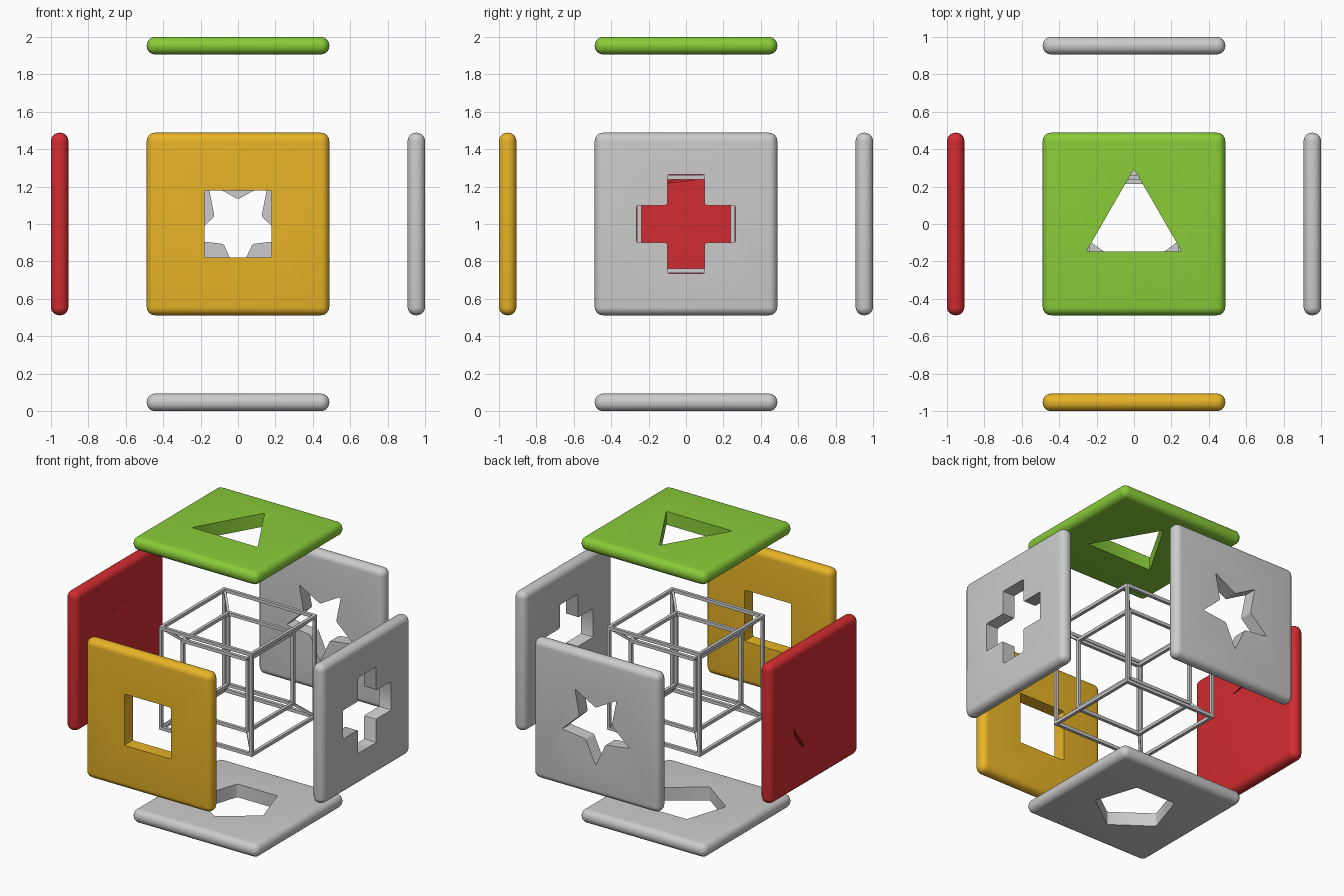
import bpy, bmesh
from math import sin, cos, radians
from mathutils import Matrix, Vector

if "Cube" in bpy.data.objects:
    bpy.data.objects.remove(bpy.data.objects["Cube"])

CENTRE = Vector((0, 0, 1))
THICK, SIZE, OUT = 0.093, 0.976, 0.9535


def make_object(name, bm):
    bmesh.ops.recalc_face_normals(bm, faces=bm.faces)
    mesh = bpy.data.meshes.new(name)
    bm.to_mesh(mesh)
    bm.free()
    ob = bpy.data.objects.new(name, mesh)
    bpy.context.collection.objects.link(ob)
    return ob


def polar(n, radii, start=90):
    return [(radii[i % len(radii)] * cos(radians(start + 360 * i / n)),
             radii[i % len(radii)] * sin(radians(start + 360 * i / n))) for i in range(n)]


def arc(a, b, r=0.24, n=10):
    return [(r * cos(radians(a + (b - a) * i / n)),
             r * sin(radians(a + (b - a) * i / n))) for i in range(n + 1)]


# prism that cuts a hole; corners slightly softened
def prism(points, z0, z1, soften):
    bm = bmesh.new()
    face = bm.faces.new([bm.verts.new((x, y, z0)) for x, y in points])
    ext = bmesh.ops.extrude_face_region(bm, geom=[face])
    top = [v for v in ext['geom'] if isinstance(v, bmesh.types.BMVert)]
    bmesh.ops.translate(bm, verts=top, vec=(0, 0, z1 - z0))
    if soften:
        sides = [e for e in bm.edges if abs(e.verts[0].co.z - e.verts[1].co.z) > 0.01]
        bmesh.ops.bevel(bm, geom=sides, offset=0.01, segments=2, profile=0.5, affect='EDGES')
    return make_object("hole_cutter", bm)


# rounded square panel, cut by its shapes, then turned to face outward
def panel(name, u, v, cuts, colour=None):
    bm = bmesh.new()
    bmesh.ops.create_cube(bm, size=1)
    bmesh.ops.scale(bm, verts=bm.verts, vec=(SIZE, SIZE, THICK))
    bmesh.ops.bevel(bm, geom=bm.edges[:], offset=0.044, segments=6, profile=0.5, affect='EDGES')
    ob = make_object(name, bm)
    bpy.context.view_layer.objects.active = ob
    for points, z0, z1, soften in cuts:
        cutter = prism(points, z0, z1, soften)
        cutter.hide_render = True
        mod = ob.modifiers.new("hole", 'BOOLEAN')
        mod.operation, mod.solver, mod.object = 'DIFFERENCE', 'EXACT', cutter
        bpy.ops.object.modifier_apply(modifier=mod.name)
        bpy.data.objects.remove(cutter)
    u, v = Vector(u), Vector(v)
    w = u.cross(v)
    turn = Matrix((u, v, w)).transposed().to_4x4()
    ob.data.transform(Matrix.Translation(CENTRE + w * OUT) @ turn)
    bpy.ops.object.select_all(action='DESELECT')
    ob.select_set(True)
    bpy.ops.object.shade_smooth_by_angle(angle=radians(35))
    if colour:
        mat = bpy.data.materials.new(name + "_paint")
        mat.diffuse_color = (*colour, 1)
        mat.use_nodes = True
        mat.node_tree.nodes["Principled BSDF"].inputs["Base Color"].default_value = mat.diffuse_color
        ob.data.materials.append(mat)


def through(points):
    return [(points, -0.1, 0.1, True)]


# hole outlines
square = [(-.18, -.18), (.18, -.18), (.18, .18), (-.18, .18)]
a, b = 0.10, 0.265
cross = [(-a, -b), (a, -b), (a, -a), (b, -a), (b, a), (a, a),
         (a, b), (-a, b), (-a, a), (-b, a), (-b, -a), (-a, -a)]
triangle = polar(3, [0.295])
pentagon = polar(5, [0.265])
star = polar(10, [0.275, 0.132], start=270)

# six panels
panel("front_panel", (1, 0, 0), (0, 0, 1), through(square), (0.8, 0.45, 0.02))
panel("right_panel", (0, 1, 0), (0, 0, 1), through(cross))
panel("top_panel", (1, 0, 0), (0, 1, 0), through(triangle), (0.25, 0.6, 0.04))
panel("back_panel", (-1, 0, 0), (0, 0, 1), through(star))
panel("bottom_panel", (1, 0, 0), (0, -1, 0), through(pentagon))
# left panel is closed apart from a thin crescent slit on each face
panel("left_panel", (0, -1, 0), (0, 0, 1),
      [(arc(190, 241), 0.012, 0.1, False), (arc(66, 101), -0.1, -0.012, False)],
      (0.65, 0.025, 0.03))


# wire frame: one square bar between two points
def bar(bm, p, q, t=0.022):
    p, q = Vector(p), Vector(q)
    d = q - p
    m = (Matrix.Translation(CENTRE + (p + q) / 2) @ d.to_track_quat('Z', 'Y').to_matrix().to_4x4()
         @ Matrix.Diagonal((t, t, d.length + t * 0.95, 1)))
    bmesh.ops.create_cube(bm, size=1, matrix=m)


corners = [(x, y, z) for x in (-1, 1) for y in (-1, 1) for z in (-1, 1)]
# nested cube frames
for name, h in (("outer_frame", 0.35), ("inner_frame", 0.25)):
    bm = bmesh.new()
    for c in corners:
        for axis in range(3):
            if c[axis] < 0:
                d = list(c)
                d[axis] = 1
                bar(bm, Vector(c) * h, Vector(d) * h)
    make_object(name, bm)

# short struts joining the two frames at their corners
bm = bmesh.new()
for c in corners:
    bar(bm, Vector(c) * 0.255, Vector(c) * 0.345, 0.016)
make_object("corner_struts", bm)
